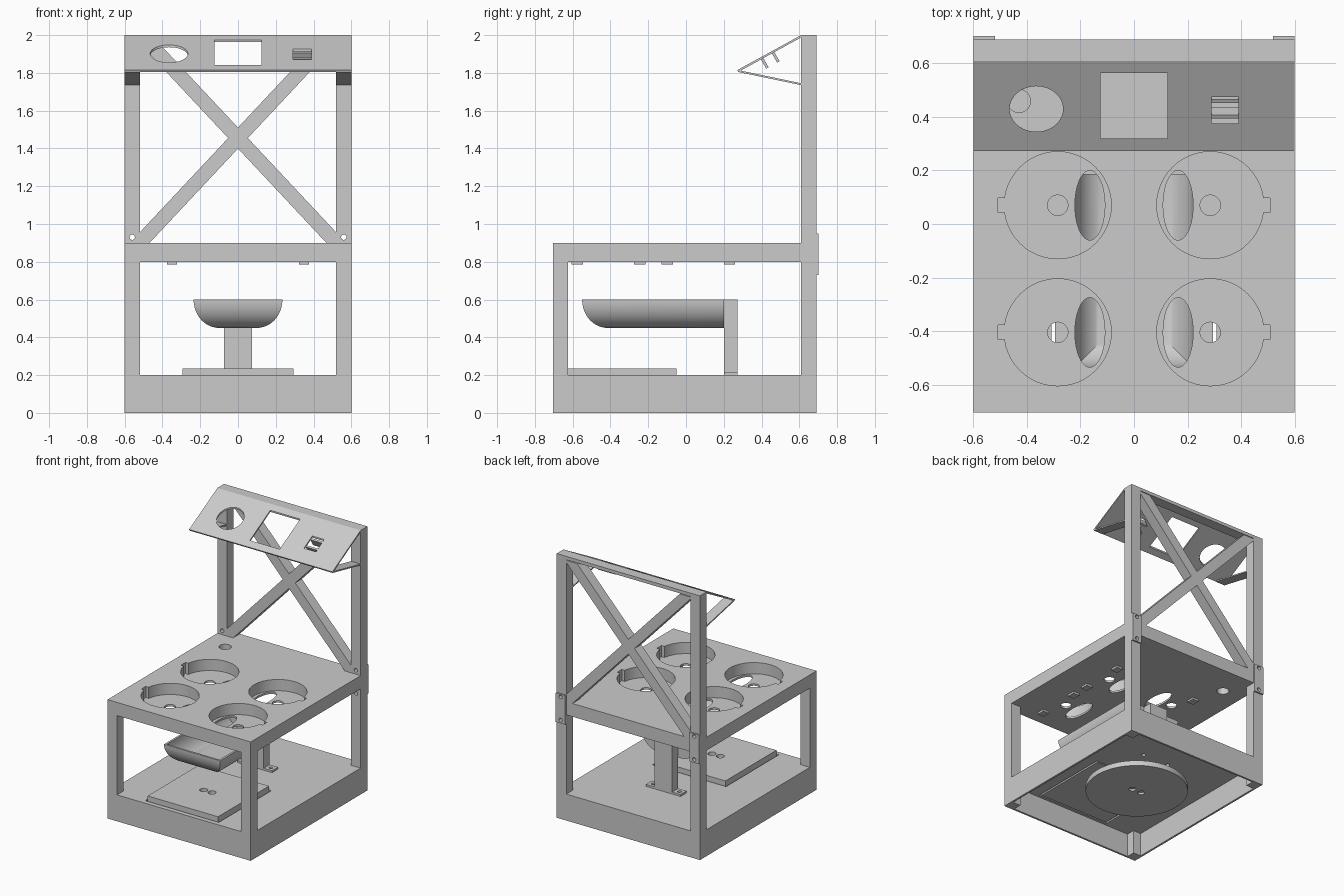
import bpy, bmesh, math
from mathutils import Vector, Matrix

if "Cube" in bpy.data.objects:
    bpy.data.objects.remove(bpy.data.objects["Cube"])

grey = bpy.data.materials.new("plain grey")
grey.use_nodes = True
COLOR = (0.6, 0.6, 0.6, 1)
grey.diffuse_color = COLOR
grey.node_tree.nodes["Principled BSDF"].inputs["Base Color"].default_value = COLOR


def finish(name, bm):
    bmesh.ops.recalc_face_normals(bm, faces=bm.faces)
    mesh = bpy.data.meshes.new(name)
    bm.to_mesh(mesh)
    bm.free()
    mesh.materials.append(grey)
    ob = bpy.data.objects.new(name, mesh)
    bpy.context.collection.objects.link(ob)
    return ob


def box(name, x, y, z):
    bm = bmesh.new()
    size = Vector((x[1] - x[0], y[1] - y[0], z[1] - z[0]))
    mid = Vector((x[0] + x[1], y[0] + y[1], z[0] + z[1])) / 2
    bmesh.ops.create_cube(bm, size=1, matrix=Matrix.Translation(mid) @ Matrix.Diagonal((*size, 1)))
    return finish(name, bm)


def disc(name, center, rx, ry, height, along_y=False):
    bm = bmesh.new()
    turn = Matrix.Rotation(math.pi / 2, 4, "X") if along_y else Matrix.Identity(4)
    bmesh.ops.create_cone(bm, cap_ends=True, segments=48, radius1=1, radius2=1, depth=1,
                          matrix=Matrix.Translation(center) @ turn @ Matrix.Diagonal((rx, ry, height, 1)))
    return finish(name, bm)


def prism(name, points, offset):
    """Extrude a flat polygon by an offset vector."""
    bm = bmesh.new()
    face = bm.faces.new([bm.verts.new(p) for p in points])
    new = bmesh.ops.extrude_face_region(bm, geom=[face])["geom"]
    bmesh.ops.translate(bm, vec=offset, verts=[v for v in new if isinstance(v, bmesh.types.BMVert)])
    return finish(name, bm)


def cut(ob, *cutters):
    for cutter in cutters:
        mod = ob.modifiers.new("cut", "BOOLEAN")
        mod.operation, mod.solver, mod.object = "DIFFERENCE", "EXACT", cutter
        bpy.context.view_layer.objects.active = ob
        bpy.ops.object.modifier_apply(modifier=mod.name)
        bpy.data.objects.remove(cutter)


def smooth(ob):
    bpy.ops.object.select_all(action="DESELECT")
    ob.select_set(True)
    bpy.context.view_layer.objects.active = ob
    bpy.ops.object.shade_smooth_by_angle(angle=math.radians(30))


def span(side, a, b):
    return tuple(sorted((side * a, side * b)))


W, FRONT, BACK, POST = 0.6, -0.705, 0.69, 0.08
REAR = BACK - POST

# Hollow base with an opening for the tray
base = box("base", (-W, W), (FRONT, BACK), (0, 0.2))
cut(base, box("c", (-W + 0.015, W - 0.015), (FRONT + 0.015, BACK - 0.015), (-0.1, 0.18)),
    box("c", (-0.308, 0.308), (-0.67, -0.04), (0.1, 0.3)))
tray = box("tray_plate", (-0.295, 0.295), (-0.66, -0.05), (0.18, 0.235))
cut(tray, *[disc("c", (s * 0.035, -0.36, 0.2), 0.028, 0.028, 0.2) for s in (-1, 1)])

# Round plate under the base
wheel = disc("underside_disc", (0, 0.03, 0.04), 0.36, 0.36, 0.04)
cut(wheel, *[disc("c", (s * 0.04, 0.03, 0.02), 0.025, 0.025, 0.03) for s in (-1, 1)])
smooth(wheel)
disc("disc_spindle", (0, 0.03, 0.12), 0.05, 0.05, 0.125)

# Table top with four stepped pockets
table = box("table_top", (-W, W), (FRONT, REAR), (0.8, 0.9))
for side in (-1, 1):
    for y in (0.07, -0.405):
        cut(table,
            disc("c", (side * 0.285, y, 0.915), 0.2, 0.2, 0.2),
            box("c", span(side, 0.46, 0.508), (y - 0.027, y + 0.027), (0.815, 1)),
            disc("c", (side * 0.165, y, 0.8), 0.056, 0.13, 0.2),
            disc("c", (side * 0.285, y, 0.8), 0.038, 0.038, 0.2))
        for dy in (-0.17, 0.16):
            box("pocket_clip", span(side, 0.322, 0.375), (y + dy - 0.03, y + dy + 0.03), (0.785, 0.8))
cut(table, disc("c", (-0.43, 0.46, 0.85), 0.043, 0.043, 0.3))
smooth(table)
box("table_back_rail", (-W + POST, W - POST), (REAR, BACK), (0.8, 0.9))

# Posts, corner blocks and joining plates
for side in (-1, 1):
    xs = span(side, W - POST, W)
    box("front_leg", xs, (FRONT, FRONT + POST), (0.2, 0.8))
    post = box("back_post", xs, (REAR, BACK), (0.2, 2))
    plate = box("joining_plate", xs, (BACK, BACK + 0.012), (0.73, 0.95))
    for ob in (post, plate):
        cut(ob, *[disc("c", (side * 0.56, BACK, z), 0.014, 0.014, 0.4, True) for z in (0.755, 0.93)])
    inner = span(side, W - POST, W - 0.015)
    box("front_corner_block", inner, (FRONT + 0.015, FRONT + POST), (0, 0.18))
    box("back_corner_block", inner, (REAR, BACK - 0.015), (0, 0.18))

    # Crossed braces, clipped between the posts
    low, high = Vector((-0.52 * side, REAR, 0.9)), Vector((0.52 * side, REAR, 2.01))
    along = (high - low).normalized()
    across = Vector((along.z, 0, -along.x)) * 0.038
    low, high = low - along * 0.1, high + along * 0.1
    brace = prism("cross_brace", [low + across, high + across, high - across, low - across],
                  (0, POST, 0))
    cut(brace, box("c", (-1, 1), (0, 1), (0.5, 0.9)), box("c", (-1, 1), (0, 1), (1.97, 2.3)),
        box("c", (0.52, 1), (0, 1), (0.5, 2.3)), box("c", (-1, -0.52), (0, 1), (0.5, 2.3)))

    # Thin strips holding the panel
    prism("panel_strip", [(xs[0], REAR, 1.735), (xs[0], 0.275, 1.805),
                          (xs[0], 0.275, 1.815), (xs[0], REAR, 1.745)], (POST, 0, 0))

box("top_rail", (-W + POST, W - POST), (REAR, BACK), (1.975, 2))

# Slanted panel with three openings
panel = prism("slanted_panel", [(-W, REAR, 2), (-W, 0.272, 1.815), (-W, 0.277, 1.805),
                                (-W, REAR, 1.988)], (2 * W, 0, 0))
cut(panel, disc("c", (-0.365, 0.43, 1.9), 0.1, 0.085, 0.6),
    box("c", (-0.125, 0.125), (0.32, 0.565), (1.6, 2.2)),
    box("c", (0.29, 0.39), (0.375, 0.475), (1.6, 2.2)))
for y, z in ((0.395, 1.874), (0.453, 1.906)):
    prism("panel_fin", [(0.29, y, z), (0.29, y + 0.013, z + 0.007),
                        (0.29, y + 0.043, z - 0.045), (0.29, y + 0.03, z - 0.052)], (0.1, 0, 0))

# Column with its screwed foot
box("column", (-0.075, 0.075), (0.2, 0.272), (0.2, 0.6))
foot = box("column_foot", (-0.145, 0.145), (0.2, 0.272), (0.2, 0.215))
for ob in (foot, base):
    cut(ob, *[disc("c", (s * 0.11, 0.236, 0.2), 0.014, 0.014, 0.1) for s in (-1, 1)])


# Trough with rounded sides and mitred front corners
def trough(name, wall, top):
    bm = bmesh.new()
    rings = []
    for i in range(17):
        a = math.pi / 2 * i / 16
        inset = wall + (0.135 - wall) * (1 - math.cos(a))
        z = top - (top - 0.45 - wall) * math.sin(a)
        x, y0, y1 = 0.235 - inset, -0.55 + inset, 0.2 - wall
        rings.append([bm.verts.new(p) for p in ((-x, y0, z), (x, y0, z), (x, y1, z), (-x, y1, z))])
    for r, s in zip(rings, rings[1:]):
        for k in range(4):
            bm.faces.new((r[k], r[k - 1], s[k - 1], s[k]))
    bm.faces.new(rings[0])
    bm.faces.new(rings[-1])
    return finish(name, bm)


bowl = trough("trough", 0, 0.6)
cut(bowl, trough("c", 0.015, 0.605))
smooth(bowl)
